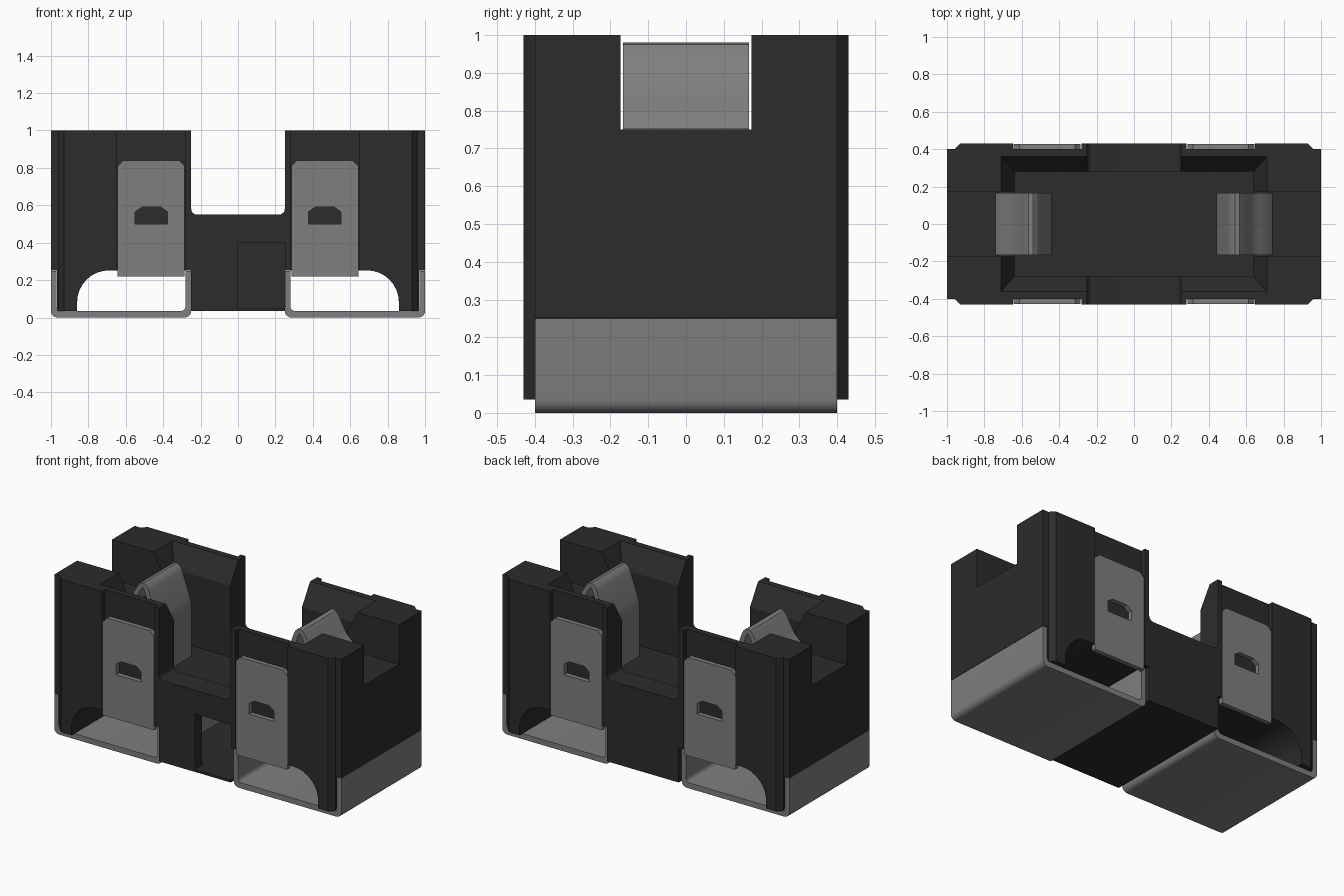
import bpy, bmesh, math
from mathutils import Vector

cube = bpy.data.objects.get("Cube")
if cube:
    bpy.data.objects.remove(cube, do_unlink=True)


def material(name, rgb):
    m = bpy.data.materials.new(name)
    m.use_nodes = True
    m.diffuse_color = (*rgb, 1)
    b = m.node_tree.nodes["Principled BSDF"]
    b.inputs["Base Color"].default_value = (*rgb, 1)
    b.inputs["Roughness"].default_value = 0.6
    return m


BLACK = material("black plastic", (0.025, 0.025, 0.025))
GREY = material("grey metal", (0.21, 0.21, 0.21))


def prism(name, pts, axis, lo, hi, mat=BLACK):
    """Extrude a 2D outline: axis 'y' takes (x, z) points, axis 'z' takes (x, y)."""
    def place(p, d):
        return (p[0], d, p[1]) if axis == "y" else (p[0], p[1], d)
    bm = bmesh.new()
    a = [bm.verts.new(place(p, lo)) for p in pts]
    b = [bm.verts.new(place(p, hi)) for p in pts]
    bm.faces.new(a)
    bm.faces.new(b)
    for i in range(len(pts)):
        j = (i + 1) % len(pts)
        bm.faces.new((a[i], a[j], b[j], b[i]))
    return finish(name, bm, mat)


def finish(name, bm, mat):
    bmesh.ops.recalc_face_normals(bm, faces=bm.faces)
    me = bpy.data.meshes.new(name)
    bm.to_mesh(me)
    bm.free()
    me.materials.append(mat)
    ob = bpy.data.objects.new(name, me)
    bpy.context.collection.objects.link(ob)
    return ob


def box(name, x0, x1, y0, y1, z0, z1, mat=BLACK):
    return prism(name, [(x0, y0), (x1, y0), (x1, y1), (x0, y1)], "z", z0, z1, mat)


def arc(cx, cz, r, a0, a1, n=8):
    return [(cx + r * math.cos(math.radians(a0 + (a1 - a0) * i / n)),
             cz + r * math.sin(math.radians(a0 + (a1 - a0) * i / n))) for i in range(n + 1)]


def flip(pts, s):
    return [(s * x, z) for x, z in pts]


def select(ob):
    bpy.ops.object.select_all(action="DESELECT")
    ob.select_set(True)
    bpy.context.view_layer.objects.active = ob


def cut(ob, cutters):
    for c in cutters:
        m = ob.modifiers.new("cut", "BOOLEAN")
        m.operation, m.solver, m.object = "DIFFERENCE", "EXACT", c
        select(ob)
        bpy.ops.object.modifier_apply(modifier=m.name)
        bpy.data.objects.remove(c, do_unlink=True)


def smooth(ob, angle=35):
    select(ob)
    bpy.ops.object.shade_smooth_by_angle(angle=math.radians(angle))


# Housing block with stepped, chamfered corners
quarter = [(1.0, 0.40), (0.96, 0.40), (0.93, 0.43)]
outline = quarter + [(-x, y) for x, y in reversed(quarter)]
outline += [(-x, -y) for x, y in quarter] + [(x, -y) for x, y in reversed(quarter)]
housing = prism("housing", outline, "z", 0.035, 1.0)

cutters = []
# Central saddle with rounded lower corners
cutters.append(prism("saddle_cutter", [(-0.25, 1.2)] + arc(-0.22, 0.58, 0.03, 180, 270, 4)
                     + arc(0.22, 0.58, 0.03, 270, 360, 4) + [(0.25, 1.2)], "y", -0.6, 0.6))
# Pocket: straight lower part and flared rim
cutters.append(box("pocket_cutter", -0.64, 0.64, -0.28, 0.28, 0.42, 1.1))
bm = bmesh.new()
rings = [[bm.verts.new((sx * w, sy * d, z)) for sx, sy in ((-1, -1), (1, -1), (1, 1), (-1, 1))]
         for w, d, z in ((0.638, 0.278, 0.866), (0.7105, 0.3605, 1.001))]
for r in rings:
    bm.faces.new(r)
for i in range(4):
    j = (i + 1) % 4
    bm.faces.new((rings[0][i], rings[0][j], rings[1][j], rings[1][i]))
cutters.append(finish("rim_cutter", bm, BLACK))
# Hollow below the saddle and its one-sided front opening
cutters.append(box("hollow_cutter", -0.255, 0.255, -0.36, 0.36, 0.05, 0.40))
cutters.append(box("opening_cutter", 0.0, 0.255, -0.6, -0.3, 0.05, 0.40))
for s in (-1, 1):
    def xs(a, b):
        return sorted((s * a, s * b))
    # End slot, outer bracket seat and lower tunnel
    cutters.append(box("slot_cutter", *xs(0.6, 1.2), -0.173, 0.173, 0.75, 1.2))
    cutters.append(box("seat_cutter", *xs(0.968, 1.2), -0.6, 0.6, -0.1, 0.252))
    tunnel = [(0.25, -0.1), (0.86, -0.1)] + arc(0.69, 0.082, 0.17, 0, 90) + [(0.25, 0.252)]
    cutters.append(prism("tunnel_cutter", flip(tunnel, s), "y", -0.6, 0.6))
    # Shallow plate recesses, front and back
    for t in (-1, 1):
        cutters.append(box("recess_cutter", *xs(0.282, 0.646), *sorted((t * 0.40, t * 0.6)), 0.1, 1.2))
cut(housing, cutters)
smooth(housing, 25)

for s, side in ((1, "left"), (-1, "right")):
    # U-shaped bracket wrapping the underside
    u = [(0.25, 0.25)] + arc(0.285, 0.035, 0.035, 180, 270, 5) + arc(0.965, 0.035, 0.035, 270, 360, 5)
    u += [(1.0, 0.25), (0.97, 0.25)] + arc(0.945, 0.06, 0.025, 0, -90, 4)
    u += arc(0.305, 0.06, 0.025, 270, 180, 4) + [(0.28, 0.25)]
    smooth(prism(side + "_bracket", flip(u, s), "y", -0.40, 0.40, GREY))

    # Contact plates with a latch window
    for t, face in ((-1, "front"), (1, "back")):
        p = [(0.285, 0.22), (0.643, 0.22), (0.643, 0.81), (0.613, 0.84), (0.315, 0.84), (0.285, 0.81)]
        lo, hi = sorted((t * 0.40, t * 0.428))
        plate = prism(f"{side}_{face}_plate", flip(p, s), "y", lo, hi, GREY)
        w = [(0.377, 0.50), (0.55, 0.50), (0.55, 0.565), (0.515, 0.59), (0.412, 0.59), (0.377, 0.565)]
        cut(plate, [prism("window_cutter", flip(w, s), "y", lo - 0.1, hi + 0.1)])

    # Folded spring contact: a bent strip thickened inward
    path = [(0.44, 0.42), (0.44, 0.74), (0.45, 0.78), (0.505, 0.94)]
    path += [(0.518, 0.965), (0.54, 0.98), (0.565, 0.975), (0.585, 0.95)]
    path += [(0.625, 0.875), (0.645, 0.845), (0.67, 0.82), (0.735, 0.765), (0.74, 0.752)]
    inner = []
    for i, q in enumerate(path):
        d = Vector(path[min(i + 1, len(path) - 1)]) - Vector(path[max(i - 1, 0)])
        d.normalize()
        inner.append((q[0] + d.y * 0.03, q[1] - d.x * 0.03))
    inner[-1] = (0.71, 0.752)
    strip = path + inner[::-1]
    smooth(prism(side + "_spring_contact", flip(strip, s), "y", -0.167, 0.167, GREY))
